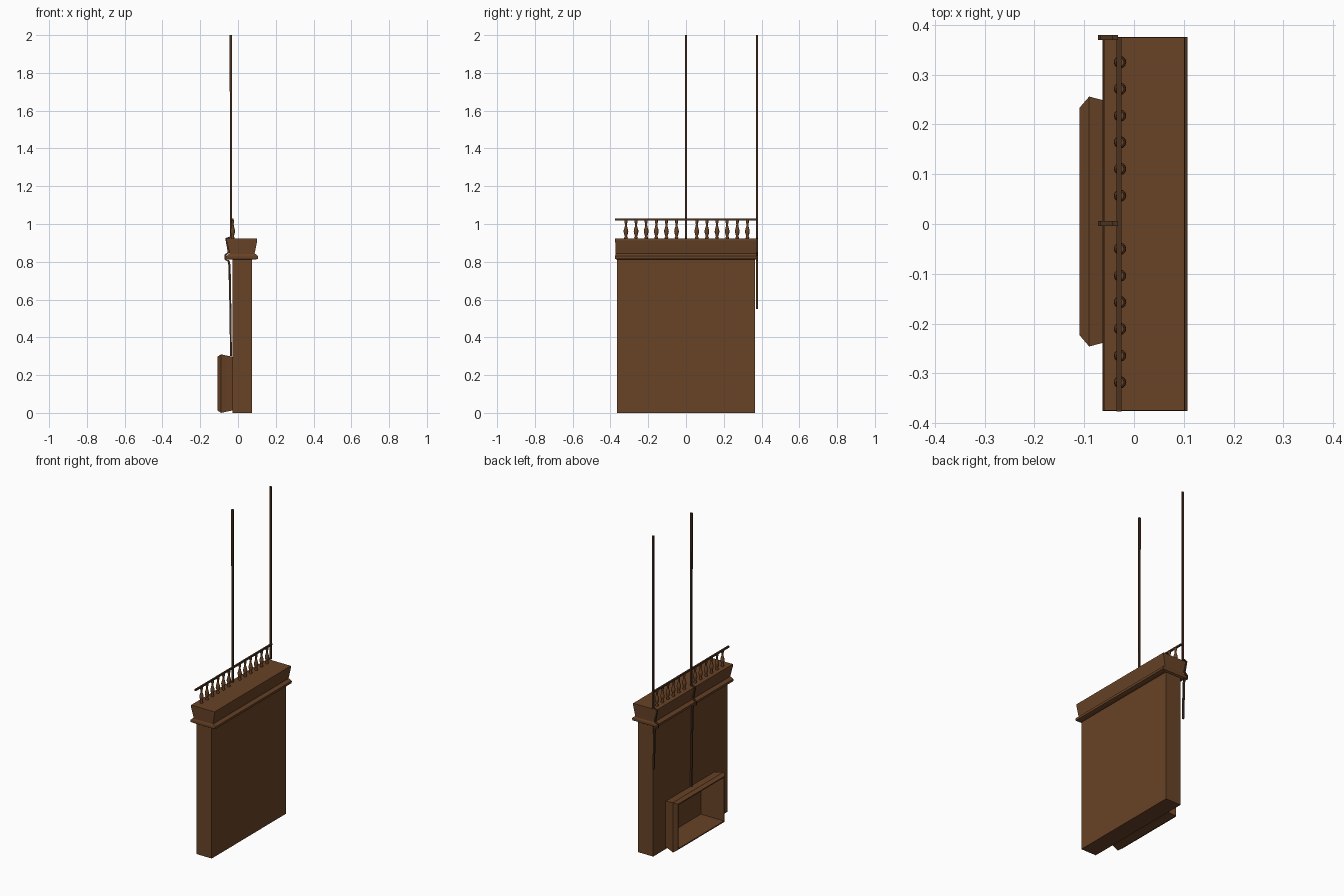
import bpy, bmesh, math
from mathutils import Vector

if "Cube" in bpy.data.objects:
    bpy.data.objects.remove(bpy.data.objects["Cube"])


def material(name, rgb):
    m = bpy.data.materials.new(name)
    m.diffuse_color = (*rgb, 1)
    m.use_nodes = True
    m.node_tree.nodes["Principled BSDF"].inputs["Base Color"].default_value = m.diffuse_color
    return m


wood = material("brown", (0.14, 0.056, 0.02))
dark = material("dark_brown", (0.07, 0.032, 0.014))


def loft(name, rings, mat, cap_start=True, cap_end=True):
    """Skin a list of closed rings with equal point counts."""
    bm = bmesh.new()
    loops = [[bm.verts.new(p) for p in r] for r in rings]
    n = len(loops[0])
    for a, b in zip(loops, loops[1:]):
        for i in range(n):
            j = (i + 1) % n
            bm.faces.new((a[i], a[j], b[j], b[i]))
    if cap_start:
        bm.faces.new(loops[0][::-1])
    if cap_end:
        bm.faces.new(loops[-1])
    bmesh.ops.recalc_face_normals(bm, faces=bm.faces)
    me = bpy.data.meshes.new(name)
    bm.to_mesh(me)
    bm.free()
    ob = bpy.data.objects.new(name, me)
    bpy.context.collection.objects.link(ob)
    me.materials.append(mat)
    return ob


def rect_xy(x0, x1, hy, z):
    return [(x0, -hy, z), (x1, -hy, z), (x1, hy, z), (x0, hy, z)]


def box(name, x, y, z, mat):
    hy, cy = (y[1] - y[0]) / 2, (y[1] + y[0]) / 2
    rings = [[(a, b + cy, c) for a, b, c in rect_xy(*x, hy, h)] for h in z]
    return loft(name, rings, mat)


# Firebox frame: splayed rectangular rings (x, inset) around the opening
CY, CZ, HY, HZ = 0.005, 0.155, 0.251, 0.155


def frame_ring(x, inset_y, inset_z):
    a, b = HY - inset_y, HZ - inset_z
    return [(x, CY + sy * a, CZ + sz * b)
            for sy, sz in ((-1, -1), (1, -1), (1, 1), (-1, 1))]


loft("firebox_frame", [frame_ring(*r) for r in (
    (-0.03, 0.013, 0.013), (-0.063, 0.007, 0.006), (-0.09, 0, 0),
    (-0.109, 0.022, 0.013), (-0.109, 0.028, 0.02), (-0.03, 0.028, 0.02))],
    wood, False, False)

# Main wall with the firebox recess cut into its rear side
wall = box("wall", (-0.03, 0.075), (-0.365, 0.365), (0, 0.82), wood)
cutter = loft("recess_cutter", [frame_ring(-0.08, 0.028, 0.02),
                                frame_ring(0.05, 0.028, 0.02)], wood)
cutter.hide_render = True
mod = wall.modifiers.new("recess", 'BOOLEAN')
mod.operation, mod.solver, mod.object = 'DIFFERENCE', 'EXACT', cutter
bpy.context.view_layer.objects.active = wall
bpy.ops.object.modifier_apply(modifier=mod.name)
bpy.data.objects.remove(cutter)

# Cornice: ledge moulding, then flared cap
loft("ledge", [rect_xy(*r) for r in (
    (-0.045, 0.09, 0.368, 0.811), (-0.062, 0.106, 0.376, 0.816),
    (-0.063, 0.107, 0.376, 0.83), (-0.045, 0.09, 0.371, 0.843))], wood)
loft("cap", [rect_xy(*r) for r in (
    (-0.043, 0.087, 0.372, 0.84), (-0.061, 0.102, 0.375, 0.912),
    (-0.06, 0.101, 0.375, 0.922))], wood)

# Turned balusters, six each side of the middle post
PROFILE = [(0.007, 0.92), (0.01, 0.927), (0.006, 0.935), (0.009, 0.945),
           (0.0125, 0.958), (0.0115, 0.968), (0.006, 0.988), (0.005, 1.0),
           (0.008, 1.008), (0.008, 1.02)]
SIDES = 12
for side, start in ((1, 0.057), (-1, 0.05)):
    for i in range(6):
        y = side * (start + i * 0.0536)
        rings = [[(-0.028 + r * math.cos(2 * math.pi * k / SIDES),
                   y + r * math.sin(2 * math.pi * k / SIDES), z)
                  for k in range(SIDES)] for r, z in PROFILE]
        ob = loft("baluster", rings, wood)
        for p in ob.data.polygons:
            p.use_smooth = len(p.vertices) == 4

# Handrail
box("handrail", (-0.035, -0.025), (-0.377, 0.375), (1.018, 1.028), dark)


# Tall posts that wrap over the cornice and run down the rear side
def post(name, y, tail):
    path = [(-0.038, 2.0), (-0.038, 0.93), (-0.063, 0.922), (-0.05, 0.85),
            (-0.068, 0.834), (-0.068, 0.815), (-0.049, 0.803)] + tail
    pts = [Vector(p) for p in path]
    rings = []
    for i, p in enumerate(pts):
        d0 = (p - pts[max(i - 1, 0)]).normalized()
        d1 = (pts[min(i + 1, len(pts) - 1)] - p).normalized()
        d = (d0 + d1).normalized()
        w = 0.006 if i < 2 else 0.005
        nrm = Vector((-d.y, d.x)) * w
        a, b = p + nrm, p - nrm
        rings.append([(a.x, y - 0.005, a.y), (b.x, y - 0.005, b.y),
                      (b.x, y + 0.005, b.y), (a.x, y + 0.005, a.y)])
    loft(name, rings, dark)


post("middle_post", 0.001, [(-0.044, 0.78), (-0.037, 0.3)])
post("end_post", 0.375, [(-0.046, 0.78), (-0.04, 0.55)])
